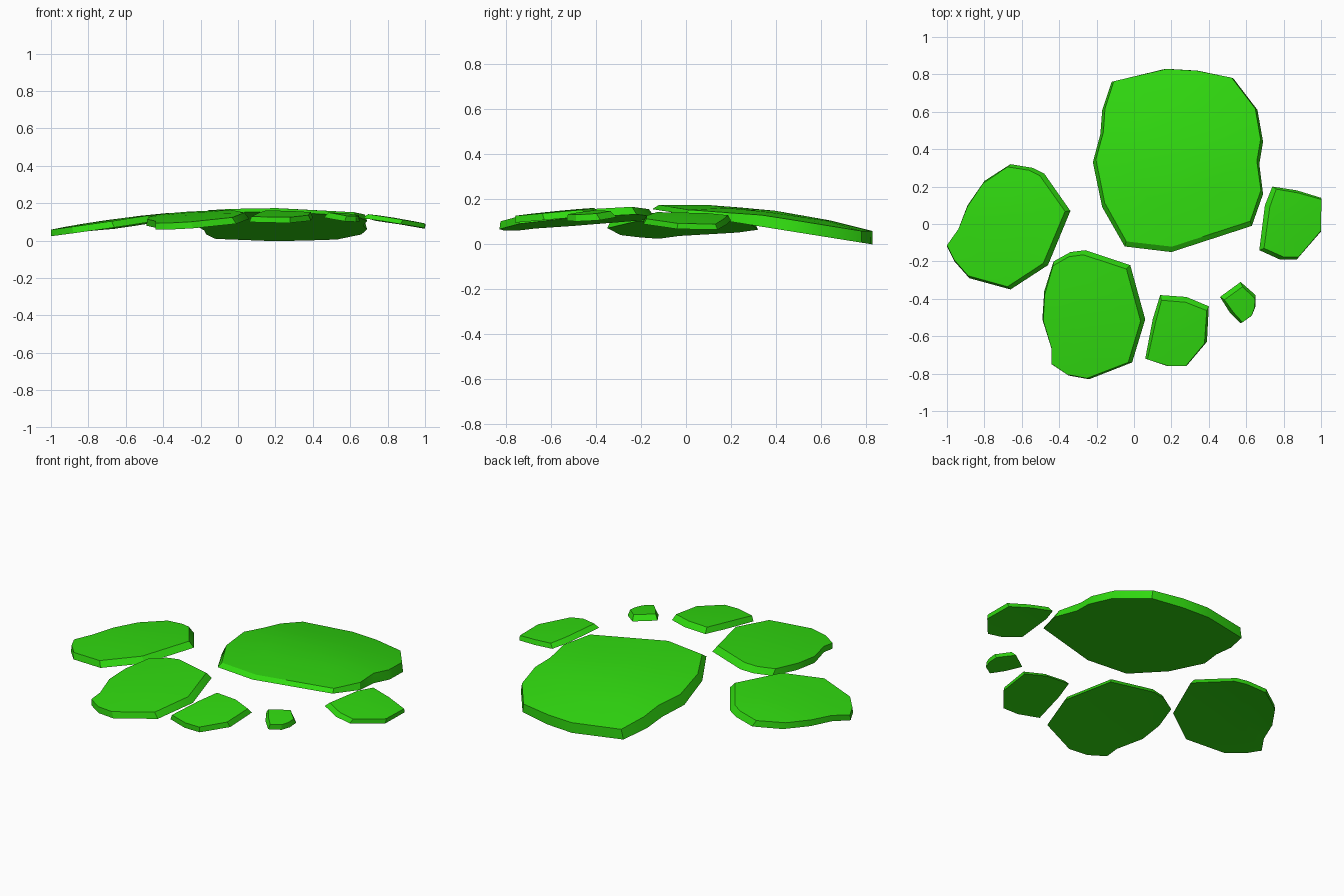
import bpy
import bmesh
from mathutils import Vector

default_cube = bpy.data.objects.get("Cube")
if default_cube:
    bpy.data.objects.remove(default_cube, do_unlink=True)

# One bright green for every slab
green = bpy.data.materials.new("bright_green")
green.use_nodes = True
green_colour = (0.03, 0.70, 0.005, 1)
green.diffuse_color = green_colour
green.node_tree.nodes["Principled BSDF"].inputs["Base Color"].default_value = green_colour


def dome_height(x, y):
    """Shallow dome that all the upper faces follow."""
    dx = x - 0.2
    fall_x = 0.13 if dx > 0 else 0.08
    fall_y = 0.17 if y > 0 else 0.085
    return 0.175 - fall_x * dx * dx - fall_y * y * y


def ramp_height(x, y):
    """Flat sloping underside of the large slab."""
    return 0.131 - 0.16 * y


def make_slab(name, outline, thickness, underside=None):
    """Flat stone with a slightly inset, domed top that leans downhill."""
    points = [Vector(p) for p in outline]
    centre = sum(points, Vector((0, 0))) / len(points)
    downhill = (centre - Vector((0.2, 0))).normalized()
    if underside is None:
        def underside(x, y):
            return dome_height(x, y) - thickness

    bm = bmesh.new()

    def ring(scale, inset, lean, height):
        verts = []
        for p in points:
            arm = p - centre
            q = centre + arm * scale - arm.normalized() * inset + downhill * lean
            verts.append(bm.verts.new((q.x, q.y, height(q.x, q.y))))
        return verts

    bottom = ring(1, 0, 0, underside)
    rim = ring(1, 0.015, 0.014, dome_height)
    inner = ring(0.55, 0, 0.01, dome_height)
    peak = bm.verts.new((centre.x, centre.y, dome_height(*centre)))
    base = bm.verts.new((centre.x, centre.y, underside(*centre)))

    count = len(points)
    for i in range(count):
        j = (i + 1) % count
        for low, high in ((bottom, rim), (rim, inner)):
            bm.faces.new((low[i], low[j], high[j], high[i]))
        bm.faces.new((inner[i], inner[j], peak))
        bm.faces.new((bottom[j], bottom[i], base))
    bmesh.ops.recalc_face_normals(bm, faces=bm.faces)

    mesh = bpy.data.meshes.new(name)
    bm.to_mesh(mesh)
    bm.free()
    mesh.materials.append(green)
    slab = bpy.data.objects.new(name, mesh)
    bpy.context.collection.objects.link(slab)

    # Soft domed top, crisp rim
    bpy.ops.object.select_all(action="DESELECT")
    slab.select_set(True)
    bpy.context.view_layer.objects.active = slab
    bpy.ops.object.shade_smooth_by_angle(angle=0.5)
    return slab


# Large slab at the back
make_slab("large_back_slab", [
    (.17, .83), (.34, .82), (.53, .78), (.66, .61), (.69, .44),
    (.67, .32), (.69, .16), (.63, -.01), (.2, -.15), (-.05, -.12),
    (-.17, .09), (-.22, .33), (-.18, .48), (-.17, .61), (-.12, .76),
], 0.05, ramp_height)

# Two medium slabs on the model's right
make_slab("right_slab", [
    (-.66, .32), (-.54, .3), (-.48, .27), (-.34, .07), (-.46, -.22),
    (-.66, -.35), (-.88, -.29), (-.96, -.2), (-1, -.12), (-.94, -.03),
    (-.89, .1), (-.8, .23),
], 0.035)
make_slab("front_right_slab", [
    (-.26, -.14), (-.02, -.22), (.06, -.51), (-.01, -.74), (-.24, -.83),
    (-.35, -.81), (-.44, -.75), (-.44, -.67), (-.49, -.51), (-.48, -.36),
    (-.43, -.2), (-.34, -.15),
], 0.035)

# Smaller slabs at the front and on the model's left
make_slab("front_left_slab", [
    (.14, -.38), (.28, -.39), (.4, -.44), (.39, -.63),
    (.28, -.76), (.18, -.76), (.06, -.72), (.1, -.51),
], 0.03)
make_slab("small_slab", [
    (.57, -.31), (.65, -.38), (.65, -.44), (.63, -.49),
    (.57, -.53), (.51, -.47), (.46, -.39),
], 0.03)
make_slab("left_slab", [
    (.74, .2), (.87, .18), (1, .14), (1, -.04),
    (.87, -.19), (.78, -.19), (.67, -.14), (.7, .1),
], 0.025)
